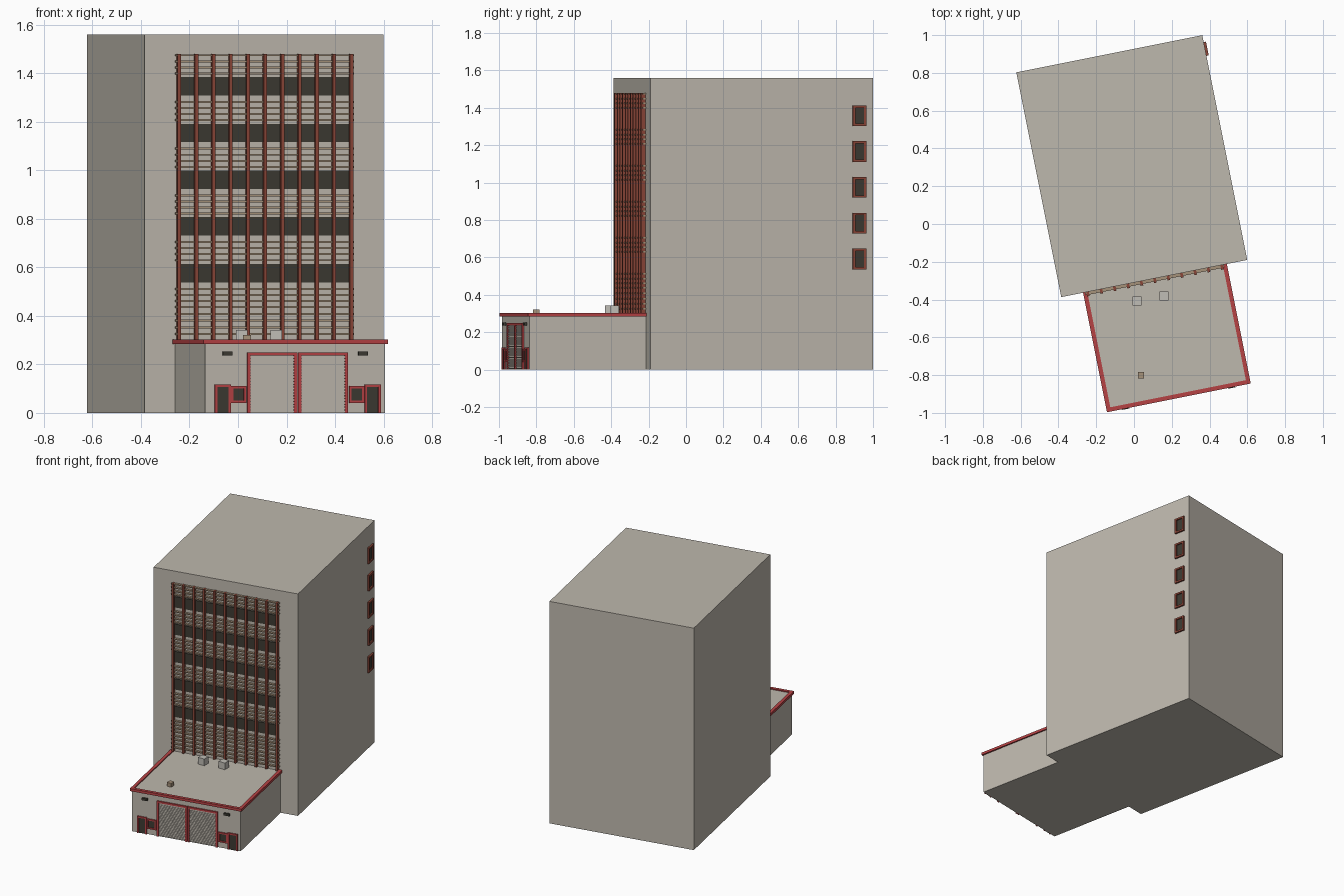
import bpy, bmesh, math
from mathutils import Matrix, Vector

if "Cube" in bpy.data.objects:
    bpy.data.objects.remove(bpy.data.objects["Cube"])

# Building frame: u along the front, v into the tower, turned on the site
SITE = Matrix.Translation((-0.385, -0.387, 0)) @ Matrix.Rotation(math.radians(11.3), 4, 'Z')


def srgb(r, g, b):
    f = lambda c: c / 12.92 if c <= 0.04045 else ((c + 0.055) / 1.055) ** 2.4
    return [f(c / 255) for c in (r, g, b)] + [1]


def material(name, *rgb):
    m = bpy.data.materials.new(name)
    m.diffuse_color = srgb(*rgb)
    m.use_nodes = True
    m.node_tree.nodes["Principled BSDF"].inputs["Base Color"].default_value = m.diffuse_color
    return m


WALL = material("wall_stone", 190, 184, 173)
RED = material("trim_red", 182, 66, 68)
BROWN = material("fin_red_brown", 138, 70, 56)
DARK = material("dark_glass", 60, 58, 50)
TAN = material("louvre_tan", 166, 146, 122)
GREY = material("unit_grey", 192, 189, 182)


def boxes(name, mat, items, frame=SITE):
    """One object from boxes given as (u0, u1, v0, v1, z0, z1)."""
    bm = bmesh.new()
    for u0, u1, v0, v1, z0, z1 in items:
        mtx = (frame @ Matrix.Translation(((u0 + u1) / 2, (v0 + v1) / 2, (z0 + z1) / 2))
               @ Matrix.Diagonal((u1 - u0, v1 - v0, z1 - z0, 1)))
        bmesh.ops.create_cube(bm, size=1, matrix=mtx)
    me = bpy.data.meshes.new(name)
    bm.to_mesh(me)
    bm.free()
    me.materials.append(mat)
    ob = bpy.data.objects.new(name, me)
    bpy.context.collection.objects.link(ob)
    return ob


def front_frame(u0, u1, z0, z1, w, v0, v1, sill=True):
    """Border bars around an opening in a front wall."""
    bars = [(u0, u0 + w, v0, v1, z0, z1), (u1 - w, u1, v0, v1, z0, z1),
            (u0 + w, u1 - w, v0, v1, z1 - w, z1)]
    if sill:
        bars.append((u0 + w, u1 - w, v0, v1, z0, z0 + w))
    return bars


# Tower
W, D, H = 1.004, 1.2135, 1.56
boxes("tower", WALL, [(0, W, 0, D, 0, H)])

# Facade: vertical fins, louvres and glazing bands
PITCH = 0.1925
boxes("facade_fins", BROWN,
      [(0.1415 + i * 0.0724 - 0.007, 0.1415 + i * 0.0724 + 0.007, -0.024, 0, 0.30, 1.48)
       for i in range(11)])
louvre_z = [1.474 - k * PITCH - j * 0.025 for k in range(6) for j in range(4)]
louvre_z += [0.407, 0.380, 0.352, 0.325]
boxes("facade_louvres", TAN, [(0.128, 0.878, -0.016, 0, z - 0.004, z + 0.004) for z in louvre_z])
boxes("facade_window_bands", DARK,
      [(0.1415, 0.8655, -0.006, 0, 1.308 - k * PITCH, 1.384 - k * PITCH) for k in range(5)])

# Tower side windows
frames, panes = [], []
for k in range(5):
    z0, z1 = 1.302 - k * 0.1915, 1.413 - k * 0.1915
    a, b, w = 1.102, 1.176, 0.013
    x0, x1 = W, W + 0.012
    frames += [(x0, x1, a, a + w, z0, z1), (x0, x1, b - w, b, z0, z1),
               (x0, x1, a + w, b - w, z0, z0 + w), (x0, x1, a + w, b - w, z1 - w, z1)]
    panes.append((x0, x0 + 0.004, a + w, b - w, z0 + w, z1 - w))
boxes("side_window_frames", BROWN, frames)
boxes("side_window_panes", DARK, panes)

# Low garage wing
L, R, F = 0.128, 0.884, -0.635
boxes("garage_wing", WALL, [(L, R, F, 0, 0, 0.295)])
t0, t1, tf = L - 0.010, R + 0.010, F - 0.010
boxes("roof_trim", RED, [(t0, t0 + 0.022, tf, 0, 0.284, 0.302),
                         (t1 - 0.022, t1, tf, 0, 0.284, 0.302),
                         (t0 + 0.022, t1 - 0.022, tf, tf + 0.022, 0.284, 0.302)])

# Big roller shutters
door_frames, slats = [], []
for u0, u1 in ((0.304, 0.513), (0.517, 0.727)):
    door_frames += front_frame(u0, u1, 0, 0.249, 0.013, F - 0.009, F, sill=False)
    slats += [(u0 + 0.013, u1 - 0.013, F - 0.004, F, i * 0.0118 + 0.002, i * 0.0118 + 0.0095)
              for i in range(20)]
boxes("shutter_frames", RED, door_frames)
boxes("shutter_slats", WALL, slats)

# Small doors and windows, mirrored about the wing's front
frames, panes = [], []
for u0, u1, z0, z1, sill in ((0.167, 0.234, 0, 0.117, False), (0.235, 0.299, 0.041, 0.110, True),
                             (0.732, 0.796, 0.041, 0.110, True), (0.797, 0.864, 0, 0.117, False)):
    frames += front_frame(u0, u1, z0, z1, 0.010, F - 0.009, F, sill)
    panes.append((u0 + 0.010, u1 - 0.010, F - 0.004, F, z0 + (0.010 if sill else 0), z1 - 0.010))
boxes("small_opening_frames", RED, frames)
boxes("small_opening_panes", DARK, panes)

# Wall lamps
boxes("wall_lamps", DARK, [(u, u + 0.040, F - 0.014, F, 0.237, 0.252) for u in (0.200, 0.770)])

# Rooftop units stand square to the grid
FLAT = Matrix.Identity(4)
boxes("roof_units", GREY, [(x - 0.024, x + 0.024, y - 0.024, y + 0.024, 0.29, 0.342)
                           for x, y in ((0.016, -0.408), (0.158, -0.382))], FLAT)
boxes("roof_vent", TAN, [(0.020, 0.053, -0.819, -0.784, 0.29, 0.322)], FLAT)
